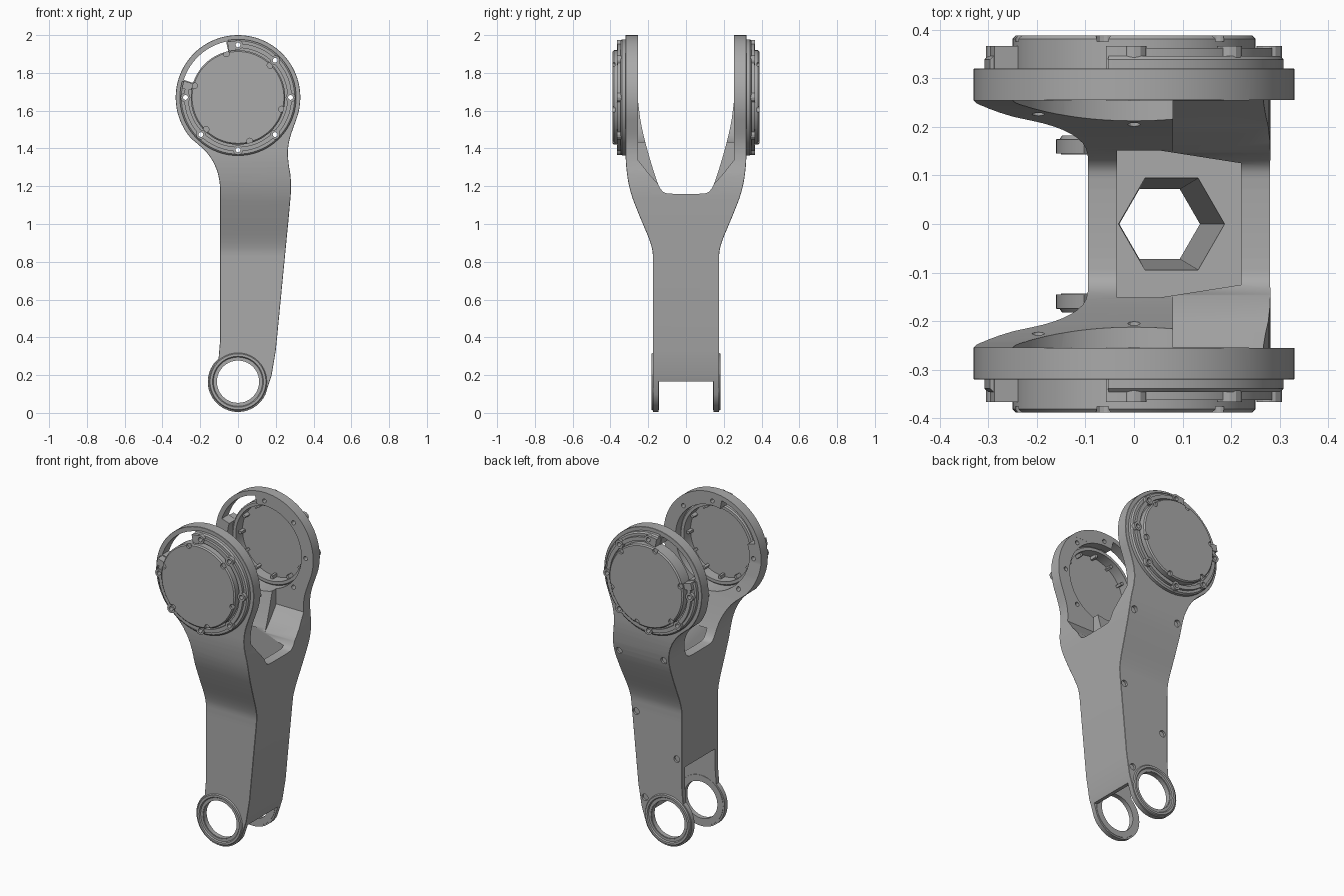
import bpy, bmesh, math
from mathutils import Matrix, Vector

cube = bpy.data.objects.get("Cube")
if cube:
    bpy.data.objects.remove(cube)

metal = bpy.data.materials.new("grey metal")
metal.use_nodes = True
metal.diffuse_color = (0.4, 0.4, 0.4, 1)
metal.node_tree.nodes["Principled BSDF"].inputs["Base Color"].default_value = (0.4, 0.4, 0.4, 1)

TOP, LOW = 1.67, 0.165          # pivot heights


def finish(name, bm):
    bmesh.ops.recalc_face_normals(bm, faces=bm.faces)
    mesh = bpy.data.meshes.new(name)
    bm.to_mesh(mesh)
    bm.free()
    mesh.materials.append(metal)
    ob = bpy.data.objects.new(name, mesh)
    bpy.context.collection.objects.link(ob)
    return ob


def prism(name, pts, axis, a, b):
    """Extrude a flat outline along x, y or z from a to b."""
    place = {"x": lambda p: (a, p[0], p[1]),
             "y": lambda p: (p[0], a, p[1]),
             "z": lambda p: (p[0], p[1], a)}[axis]
    bm = bmesh.new()
    face = bm.faces.new([bm.verts.new(place(p)) for p in pts])
    new = bmesh.ops.extrude_face_region(bm, geom=[face])["geom"]
    step = Vector([(b - a) * (axis == k) for k in "xyz"])
    bmesh.ops.translate(bm, vec=step, verts=[v for v in new if isinstance(v, bmesh.types.BMVert)])
    return finish(name, bm)


def arc(cx, cz, r, start, end, n):
    steps = [math.radians(start + (end - start) * i / n) for i in range(n + 1)]
    return [(cx + r * math.cos(t), cz + r * math.sin(t)) for t in steps]


def soften(pts, rounds=2):
    """Corner cutting that keeps both end points."""
    for _ in range(rounds):
        out = [pts[0]]
        for (ax, az), (bx, bz) in zip(pts, pts[1:]):
            out += [(ax * .75 + bx * .25, az * .75 + bz * .25),
                    (ax * .25 + bx * .75, az * .25 + bz * .75)]
        pts = out + [pts[-1]]
    return pts


def mirrored(pts):
    return pts + [(-y, z) for y, z in reversed(pts)]


def rod(name, x, z, r, a, b, n=24):
    return prism(name, arc(x, z, r, 0, 360 - 360 / n, n - 1), "y", a, b)


def lathe(name, cz, profile, n=72):
    """Spin a closed (radius, y) profile about a y axis at height cz."""
    bm = bmesh.new()
    rings = [[bm.verts.new((r * math.cos(math.tau * i / n), y, cz + r * math.sin(math.tau * i / n)))
              for i in range(n)] for r, y in profile]
    for p, q in zip(rings, rings[1:] + rings[:1]):
        for i in range(n):
            j = (i + 1) % n
            bm.faces.new((p[i], p[j], q[j], q[i]))
    return finish(name, bm)


def modify(ob, kind, **settings):
    mod = ob.modifiers.new(kind, kind)
    for key, value in settings.items():
        setattr(mod, key, value)
    bpy.context.view_layer.objects.active = ob
    bpy.ops.object.modifier_apply(modifier=mod.name)


def boolean(ob, tool, op="DIFFERENCE", keep=False):
    modify(ob, "BOOLEAN", operation=op, object=tool, solver="EXACT")
    if not keep:
        bpy.data.objects.remove(tool)


def smooth(ob, angle=28):
    bpy.ops.object.select_all(action="DESELECT")
    ob.select_set(True)
    bpy.context.view_layer.objects.active = ob
    bpy.ops.object.shade_smooth_by_angle(angle=math.radians(angle))


# Arm hull: front outline crossed with the forked side outline
left_edge = soften([(-.245, 1.45), (-.15, 1.37), (-.095, 1.25), (-.095, 1.1)])
right_edge = soften([(.27, 1.05), (.285, 1.22), (.262, 1.35), (.268, 1.44), (.306, 1.546)])
outline = (arc(0, TOP, .33, -21, 221, 60) + left_edge + [(-.095, .38)]
           + arc(0, LOW, .16, 130, 335, 32) + [(.178, .2), (.2, .33)] + right_edge)
arm = prism("arm", outline, "y", -.5, .5)
flank = [(.175, -.1), (.175, .78)] + soften(
    [(.175, .8), (.177, .88), (.25, 1.05), (.3, 1.18), (.32, 1.32), (.32, 1.45)]) + [(.32, 2.1)]
boolean(arm, prism("side_outline", mirrored(flank), "x", -.6, .6), "INTERSECT")
modify(arm, "BEVEL", width=.012, segments=1, limit_method="ANGLE", angle_limit=math.radians(50))

# Fork opening, wider on the left side
fork = [(.255, 2.2), (.254, 1.66)] + soften(
    [(.254, 1.65), (.235, 1.5), (.17, 1.27), (.13, 1.165), (.07, 1.16)])
boolean(arm, prism("fork_cut", mirrored(fork), "x", -.6, .6))
pocket = [(.255, 1.9), (.255, 1.34), (.2, 1.27), (.12, 1.18), (.12, 1.9)]
for s in (1, -1):
    boolean(arm, prism("pocket_cut", [(s * y, z) for y, z in pocket], "x", .08, .6))

# Hollow core: upper well, tapered hexagonal duct, lower clevis
boolean(arm, prism("well_cut", [(-.035, .165), (-.035, -.165), (.22, -.125), (.22, .125)],
                   "z", .95, 1.22))
bm = bmesh.new()
hexes = [[bm.verts.new((x, y, z)) for x, y in arc(cx, 0, r, 0, 300, 5)]
         for cx, r, z in ((.05, .08, .45), (.08, .112, 1.0))]
bm.faces.new(hexes[0])
bm.faces.new(hexes[1])
for i in range(6):
    bm.faces.new((hexes[0][i - 1], hexes[0][i], hexes[1][i], hexes[1][i - 1]))
boolean(arm, finish("duct_cut", bm))
clevis = [(-.3, -.1), (.4, -.1), (.4, .165), (.145, .165), (.17, .35), (.185, .5), (-.3, .5)]
boolean(arm, prism("clevis_cut", clevis, "y", -.145, .145))

# Pivot bores and clearance slot
boolean(arm, rod("top_bore", 0, TOP, .25, -.6, .6, 72))
boolean(arm, rod("low_bore", 0, LOW, .115, -.6, .6, 40))
slot_shape = arc(0, TOP, .302, 102, 162, 20) + arc(0, TOP, .22, 162, 102, 20)
boolean(arm, prism("slot_cut", slot_shape, "y", -.6, .6))
bolts = [(.278 * math.cos(math.radians(a)), TOP + .278 * math.sin(math.radians(a)))
         for a in range(-180, 91, 45)]
for x, z in bolts:
    boolean(arm, rod("bolt_cut", x, z, .013, -.6, .6, 12))

# Screw recesses on the back face
for x, z, y in ((.245, 1.18, .28), (-.06, 1.2, .285), (.215, .77, .162),
                (-.06, .55, .162), (.155, .26, .162)):
    boolean(arm, rod("screw_cut", x, z, .02, y, .5, 16))
smooth(arm)

# Stepped housing ring, open at the slot
ring = lathe("housing_ring", TOP, [(.25, .3), (.308, .3), (.308, .338), (.3, .346),
                                   (.285, .346), (.285, .362), (.262, .362), (.262, .345), (.25, .345)])
wide_slot = arc(0, TOP, .36, 100, 164, 20) + arc(0, TOP, .2, 164, 100, 20)
boolean(ring, prism("slot_cut", wide_slot, "y", .2, .5))
for x, z in bolts:
    boolean(ring, rod("bolt_cut", x, z, .013, .2, .5, 12))

# Bolt bosses standing on the ring
bosses = []
for x, z in bolts:
    boss = rod("bolt_boss", x, z, .026, .33, .366, 12)
    boolean(boss, rod("bolt_cut", x, z, .013, .2, .5, 12))
    bosses.append(boss)

# Brackets at the two ends of the slot
for a in (97, 167):
    t = math.radians(a)
    bosses.append(prism("slot_bracket", arc(0, TOP, .3, a - 4, a + 4, 3)
                        + arc(0, TOP, .245, a + 4, a - 4, 3), "y", .3, .366))

# Round cover with a shallow inner recess and edge notches
cover = rod("cover", 0, TOP, .25, .3, .388, 72)
modify(cover, "BEVEL", width=.007, segments=1, limit_method="ANGLE", angle_limit=math.radians(50))
boolean(cover, rod("recess_cut", 0, TOP, .225, .2, .365, 72))
for a in range(-135, 166, 60):
    t = math.radians(a)
    boolean(cover, rod("notch_cut", .24 * math.cos(t), TOP + .24 * math.sin(t), .016, .375, .5, 12))

# Ribs inside the cover
for k in range(12):
    a = k * 30
    bosses.append(prism("cover_rib", arc(0, TOP, .228, a - 2, a + 2, 2)
                        + arc(0, TOP, .205, a + 2, a - 2, 2), "y", .325, .37))

# Lower pivot collar
collar = lathe("pivot_collar", LOW, [(.112, .143), (.15, .143), (.155, .172), (.148, .182),
                                     (.135, .182), (.128, .172), (.112, .172)], 40)

# Both arms of the fork carry the same parts
for ob in [ring, cover, collar] + bosses:
    modify(ob, "MIRROR", use_axis=(False, True, False), use_clip=False, use_mirror_merge=False)
    smooth(ob)
